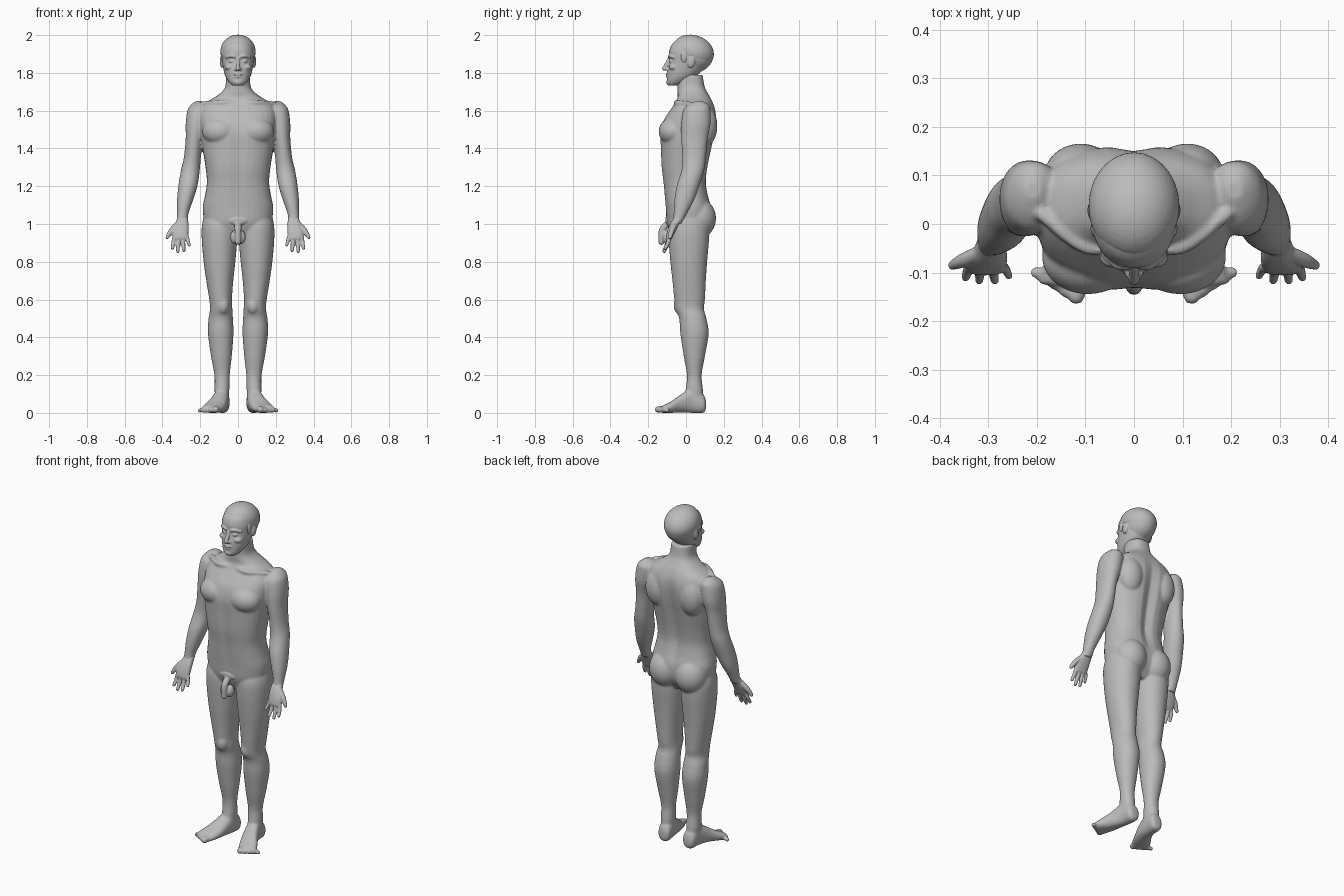
import bpy, bmesh, math
from mathutils import Vector, Matrix

grey = bpy.data.materials.new("plain_grey")
grey.diffuse_color = (0.5, 0.5, 0.5, 1)
N = 32


def spline(rows, steps=5):
    """Smoothly resample a list of number rows."""
    out = []
    for i in range(len(rows) - 1):
        q = [rows[max(i - 1, 0)], rows[i], rows[i + 1], rows[min(i + 2, len(rows) - 1)]]
        for s in range(steps):
            t = s / steps
            out.append([b + 0.5 * t * (c - a + t * (2*a - 5*b + 4*c - d + t * (3*(b - c) + d - a)))
                        for a, b, c, d in zip(*q)])
    return out + [list(rows[-1])]


def skin(bm, rings):
    """Bridge rings of points into a closed surface."""
    loops = [[bm.verts.new(p) for p in r] for r in rings]
    n = len(loops[0])
    faces = [bm.faces.new(loops[0]), bm.faces.new(loops[-1])]
    for a, b in zip(loops, loops[1:]):
        faces += [bm.faces.new((a[i], a[(i+1) % n], b[(i+1) % n], b[i])) for i in range(n)]
    bmesh.ops.recalc_face_normals(bm, faces=faces)


def loft(bm, rows, side=1, axis='z', power=2.3, shape=None):
    """Rows give position along the axis, then the bounds of the section."""
    rings = []
    for t, a0, a1, b0, b1 in spline(rows):
        ring = []
        for i in range(N):
            ang = 2 * math.pi * i / N
            c, s = math.cos(ang), math.sin(ang)
            a = (a0 + a1) / 2 + (a1 - a0) / 2 * math.copysign(abs(c) ** (2 / power), c)
            b = (b0 + b1) / 2 + (b1 - b0) / 2 * math.copysign(abs(s) ** (2 / power), s)
            p = Vector((a * side, b, t) if axis == 'z' else (a * side, t, b))
            ring.append(shape(p) if shape else p)
        rings.append(ring)
    skin(bm, rings)


def ball(bm, c, r, tilt=0):
    m = Matrix.Translation(c) @ Matrix.Rotation(tilt, 4, 'X') @ Matrix.Diagonal((*r, 1))
    bmesh.ops.create_uvsphere(bm, u_segments=28, v_segments=18, radius=1, matrix=m)


def tube(bm, rows, side=1):
    """Rows give x, y, z and radius; the end is rounded."""
    pts = spline([(x * side, y, z, r) for x, y, z, r in rows])
    rings = []
    for i, p in enumerate(pts):
        a, b = pts[max(i - 1, 0)], pts[min(i + 1, len(pts) - 1)]
        rot = (Vector(b[:3]) - Vector(a[:3])).to_track_quat('Z', 'Y')
        rings.append([Vector(p[:3]) + rot @ Vector((p[3] * math.cos(k * math.pi / 6),
                      p[3] * math.sin(k * math.pi / 6), 0)) for k in range(12)])
    skin(bm, rings)
    ball(bm, pts[-1][:3], [pts[-1][3]] * 3)


def finish(name, bm, voxel, rounds):
    """Fuse the overlapping volumes into one smooth surface."""
    me = bpy.data.meshes.new(name)
    bm.to_mesh(me)
    bm.free()
    ob = bpy.data.objects.new(name, me)
    bpy.context.collection.objects.link(ob)
    rm = ob.modifiers.new("fuse", 'REMESH')
    rm.mode, rm.voxel_size, rm.use_smooth_shade = 'VOXEL', voxel, True
    sm = ob.modifiers.new("soften", 'SMOOTH')
    sm.factor, sm.iterations = 0.5, rounds
    dg = bpy.context.evaluated_depsgraph_get()
    done = bpy.data.meshes.new_from_object(ob.evaluated_get(dg))
    ob.modifiers.clear()
    ob.data = done
    done.materials.clear()
    done.materials.append(grey)
    done.polygons.foreach_set("use_smooth", [True] * len(done.polygons))
    done.update()


def torso_shape(p):
    """Spine furrow, breastbone and belly midline."""
    mid = math.exp(-(p.x / 0.03) ** 2)
    fade = math.exp(-((p.z - 1.35) / 0.25) ** 4)
    if p.y > 0.03:
        p.y -= 0.022 * mid * fade
    elif p.y < -0.03:
        p.y += 0.008 * mid * fade
    return p


# Torso with neck
body = bmesh.new()
trunk = [(.93, .10, -.07, .08), (1.0, .17, -.10, .125), (1.08, .187, -.108, .135),
         (1.15, .175, -.115, .12), (1.22, .165, -.122, .11), (1.3, .172, -.132, .118),
         (1.4, .188, -.136, .138), (1.48, .198, -.138, .155), (1.55, .203, -.12, .162),
         (1.6, .2, -.088, .158), (1.64, .175, -.06, .145), (1.67, .125, -.045, .13),
         (1.7, .085, -.045, .112), (1.73, .067, -.045, .098), (1.79, .062, -.05, .088)]
loft(body, [(z, -w, w, f, b) for z, w, f, b in trunk], power=2.4, shape=torso_shape)

arm = [(1.65, .19, .225, .05, .09), (1.63, .165, .25, .01, .122), (1.6, .15, .268, -.015, .13),
       (1.53, .165, .277, -.025, .13), (1.45, .187, .277, -.025, .115),
       (1.35, .197, .287, -.02, .105), (1.28, .203, .303, -.025, .095),
       (1.2, .215, .316, -.05, .07), (1.12, .24, .323, -.062, .04),
       (1.05, .263, .323, -.066, .002), (1.0, .267, .325, -.072, -.025)]
leg = [(1.08, .02, .17, -.06, .09), (1.0, .005, .19, -.09, .12), (.92, .004, .192, -.092, .122),
       (.8, .014, .182, -.083, .112), (.7, .025, .168, -.072, .105), (.6, .032, .152, -.062, .1),
       (.55, .03, .148, -.055, .095), (.5, .027, .156, -.036, .108), (.42, .024, .159, -.03, .12),
       (.3, .033, .143, -.012, .1), (.2, .044, .125, .005, .083), (.12, .046, .124, -.002, .09),
       (.05, .05, .12, -.01, .09)]
foot = [(.106, .062, .102, .02, .06), (.09, .045, .118, .0, .1), (.03, .047, .127, 0, .13),
        (-.03, .055, .152, .002, .095), (-.08, .07, .183, 0, .06), (-.125, .09, .198, 0, .038)]
for s in (1, -1):
    loft(body, arm, s, power=2.1)
    loft(body, leg, s, power=2.1)
    loft(body, foot, s, 'y')
    # Toes
    for k in range(5):
        r = .018 - .002 * min(k, 3)
        x = .107 + .021 * k
        tube(body, [(x, -.10, r + .003, r), (x + .012, -.148 + .012 * k, r, r)], s)
    # Chest, buttocks, shoulder blades, calves and kneecap
    ball(body, (.095 * s, -.068, 1.49), (.095, .077, .075))
    ball(body, (.085 * s, .067, 1.03), (.092, .092, .105))
    ball(body, (.11 * s, .1, 1.52), (.075, .066, .11))
    ball(body, (.08 * s, -.03, .57), (.035, .036, .05))
    # Collarbones
    tube(body, [(.02, -.045, 1.645, .012), (.1, -.048, 1.642, .014), (.19, .02, 1.635, .014)], s)
finish("body", body, .006, 6)

# Groin
groin = bmesh.new()
ball(groin, (0, -.088, 1.02), (.065, .022, .03))
tube(groin, [(0, -.095, 1.0, .018), (0, -.125, .97, .018), (0, -.13, .905, .016)])
for s in (1, -1):
    ball(groin, (.017 * s, -.10, .93), (.024, .026, .036))
finish("groin", groin, .004, 3)

# Hands, palms forward with thumbs outward
palm = [(1.04, .266, .32, -.06, -.005), (1.0, .262, .332, -.085, -.035),
        (.96, .262, .347, -.1, -.056), (.925, .266, .346, -.106, -.073), (.915, .27, .342, -.1, -.08)]
fingers = [((.271, -.088, .935), (.258, -.107, .888), .009),
           ((.292, -.09, .925), (.287, -.116, .86), .010),
           ((.315, -.09, .925), (.319, -.116, .855), .010),
           ((.337, -.088, .93), (.347, -.11, .872), .010)]
for s, name in ((1, "hand_left"), (-1, "hand_right")):
    hand = bmesh.new()
    loft(hand, palm, s, power=2.5)
    for base, tip, r in fingers:
        mid = [(a + b) / 2 for a, b in zip(base, tip)]
        mid[1] += .004
        tube(hand, [(*base, r + .002), (*mid, r + .001), (*tip, r - .001)], s)
    tube(hand, [(.318, -.06, 1.0, .016), (.352, -.075, .965, .015), (.374, -.085, .93, .010)], s)
    finish(name, hand, .004, 3)

# Head with face
head = bmesh.new()
face = [(1.732, .028, -.09, -.05), (1.75, .048, -.1, 0), (1.78, .066, -.1, .05),
        (1.82, .077, -.098, .09), (1.865, .085, -.088, .11), (1.91, .086, -.09, .12),
        (1.95, .075, -.075, .11), (1.98, .05, -.04, .09)]
loft(head, [(z, -w, w, f, b) for z, w, f, b in face], power=2.2)
ball(head, (0, .034, 1.897), (.09, .112, .098))
# Nose, lips and chin
tube(head, [(0, -.085, 1.88, .009), (0, -.1, 1.85, .011), (0, -.114, 1.823, .012)])
ball(head, (0, -.097, 1.792), (.026, .011, .006))
ball(head, (0, -.095, 1.78), (.022, .011, .006))
ball(head, (0, -.085, 1.75), (.026, .02, .018))
for s in (1, -1):
    # Nostrils, brows, eyes, cheeks and ears
    ball(head, (.011 * s, -.1, 1.819), (.009, .011, .008))
    tube(head, [(.012, -.088, 1.884, .008), (.035, -.084, 1.89, .009), (.062, -.064, 1.882, .007)], s)
    ball(head, (.034 * s, -.077, 1.861), (.015, .013, .008))
    ball(head, (.045 * s, -.066, 1.83), (.026, .024, .018))
    ball(head, (.085 * s, .028, 1.86), (.011, .02, .034), -.15)
finish("head", head, .0035, 3)

# Short hair cap
hair = bmesh.new()
ball(hair, (0, .037, 1.912), (.094, .113, .088), -.3)
for s in (1, -1):
    ball(hair, (.078 * s, -.01, 1.885), (.012, .018, .035))
finish("hair", hair, .005, 3)
